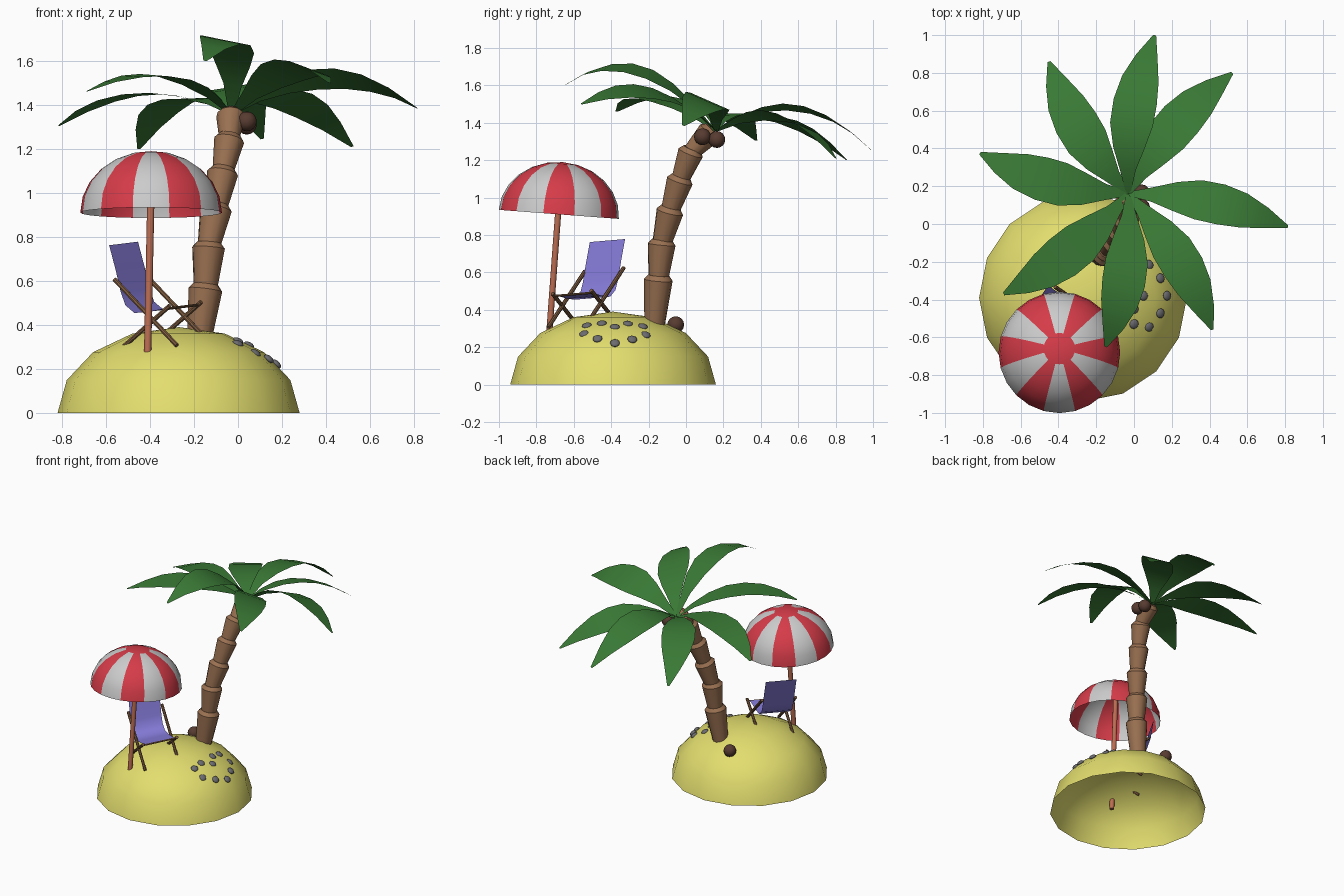
import bpy, bmesh, math
from mathutils import Vector, Matrix

if "Cube" in bpy.data.objects:
    bpy.data.objects.remove(bpy.data.objects["Cube"])


def material(name, r, g, b):
    m = bpy.data.materials.new(name)
    m.diffuse_color = [(c / 255) ** 2.2 for c in (r, g, b)] + [1]
    m.use_nodes = True
    m.node_tree.nodes["Principled BSDF"].inputs["Base Color"].default_value = m.diffuse_color
    return m


SAND = material("sand", 226, 221, 110)
BARK = material("bark", 152, 112, 82)
NUT = material("nut", 88, 62, 52)
LEAF = material("leaf", 60, 120, 56)
RED = material("red", 212, 62, 74)
WHITE = material("white", 212, 212, 212)
POLE = material("pole", 185, 108, 82)
WOOD = material("wood", 125, 92, 66)
CLOTH = material("cloth", 132, 122, 215)
STONE = material("stone", 108, 108, 112)


def finish(name, bm, mats, smooth=None, matrix=None):
    me = bpy.data.meshes.new(name)
    bm.to_mesh(me)
    bm.free()
    for m in mats:
        me.materials.append(m)
    ob = bpy.data.objects.new(name, me)
    bpy.context.collection.objects.link(ob)
    if matrix:
        ob.matrix_world = matrix
    if smooth:
        bpy.ops.object.select_all(action='DESELECT')
        bpy.context.view_layer.objects.active = ob
        ob.select_set(True)
        bpy.ops.object.shade_smooth_by_angle(angle=math.radians(smooth))
    return ob


def dome(segs, rings, r, h, start=0):
    """Open half-ellipsoid; returns the bmesh and (face, ring, segment) list."""
    bm = bmesh.new()
    rows = []
    for i in range(rings):
        e = math.pi / 2 * i / rings
        rows.append([bm.verts.new((r * math.cos(e) * math.cos(start + math.tau * k / segs),
                                   r * math.cos(e) * math.sin(start + math.tau * k / segs),
                                   h * math.sin(e))) for k in range(segs)])
    top = bm.verts.new((0, 0, h))
    faces = []
    for i in range(rings):
        for k in range(segs):
            n = (k + 1) % segs
            vs = [rows[i][k], rows[i][n]]
            vs += [rows[i + 1][n], rows[i + 1][k]] if i < rings - 1 else [top]
            faces.append((bm.faces.new(vs), i, k))
    return bm, faces


def bar(name, a, b, r1, r2, mat, sides=10):
    a, b = Vector(a), Vector(b)
    bm = bmesh.new()
    bmesh.ops.create_cone(bm, cap_ends=True, segments=sides, radius1=r1, radius2=r2,
                          depth=(b - a).length)
    mw = Matrix.Translation((a + b) / 2) @ (b - a).to_track_quat('Z', 'Y').to_matrix().to_4x4()
    return finish(name, bm, [mat], 40, mw)


def ball(name, loc, scale, mat, normal=(0, 0, 1)):
    bm = bmesh.new()
    bmesh.ops.create_uvsphere(bm, u_segments=12, v_segments=8, radius=1)
    mw = (Matrix.Translation(loc) @ Vector(normal).to_track_quat('Z', 'Y').to_matrix().to_4x4()
          @ Matrix.Diagonal((*scale, 1)))
    return finish(name, bm, [mat], 60, mw)


# Island: hollow half-ellipsoid
CX, CY, R, H = -0.27, -0.39, 0.55, 0.39
bm, _ = dome(16, 4, R, H)
finish("island", bm, [SAND], 60, Matrix.Translation((CX, CY, 0)))


def ground(x, y):
    return 0.97 * H * math.sqrt(1 - ((x - CX) ** 2 + (y - CY) ** 2) / R ** 2)


# Palm trunk: stacked flaring segments with chamfered rims along a leaning path
path = [Vector(p) for p in [(-.178, -.168, .32), (-.148, -.148, .56), (-.134, -.13, .75),
                            (-.10, -.086, .925), (-.07, -.033, 1.09), (-.04, .025, 1.24),
                            (-.032, .125, 1.345)]]
for i in range(6):
    a, b = path[i], path[i + 1]
    step = (b - a).normalized() * 0.025
    r = 0.077 - 0.002 * i
    bar(f"trunk_segment_{i + 1}", a, b, r - 0.022, r, BARK, 12)
    bar(f"trunk_rim_{i + 1}", b, b + step, r, r - 0.02, BARK, 12)

# Coconuts: two in the crown, one on the sand
for i, p in enumerate([(.04, .088, 1.325), (.04, .165, 1.31), (-.337, -.055, .32)]):
    ball(f"coconut_{i + 1}", p, (.045, .045, .045), NUT)

# Fronds: arched ribbons given by tip position and mid height, each rolled to its left
base = Vector((-.03, .16, 1.355))
crown_up = Vector((.05, .21, .97)).normalized()
fronds = [(.11, 1.0, 1.245, 1.48), (.52, .80, 1.21, 1.43), (.815, -.015, 1.385, 1.52),
          (.415, -.56, 1.50, 1.56), (-.15, -.65, 1.60, 1.68), (-.69, -.37, 1.46, 1.53),
          (-.815, .375, 1.305, 1.45), (-.45, .86, 1.20, 1.42)]
half_widths = [.012, .042, .085, .115, .117, .10, .06, .008]
for i, (x, y, z, zm) in enumerate(fronds):
    tip = Vector((x, y, z))
    d = tip - base
    left = Vector((-d.y, d.x, 0)).normalized()
    mid = (base + tip) / 2 + left * 0.045
    mid.z = zm
    ctrl = 2 * mid - (base + tip) / 2
    bm = bmesh.new()
    pairs = []
    for j, w in enumerate(half_widths):
        t = j / (len(half_widths) - 1)
        c = base * (1 - t) ** 2 + ctrl * 2 * t * (1 - t) + tip * t * t
        tan = (ctrl - base) * (1 - t) + (tip - ctrl) * t
        side = (tan.cross(crown_up).normalized() + crown_up * 0.19).normalized() * w
        pairs.append((bm.verts.new(c - side), bm.verts.new(c + side)))
    for (a, b), (c, e) in zip(pairs, pairs[1:]):
        bm.faces.new((a, b, e, c))
    finish(f"frond_{i + 1}", bm, [LEAF], 60)

# Parasol: striped hollow canopy with a red cap, on a leaning pole
bm, faces = dome(24, 6, 0.322, 0.28, math.radians(-105))
for f, ring, k in faces:
    f.material_index = 1 if (k // 2) % 2 == 0 and ring < 5 else 0
finish("parasol_canopy", bm, [RED, WHITE], 60,
       Matrix.Translation((-.395, -.68, .91)) @ Matrix.Rotation(math.radians(-4.3), 4, 'X'))
bar("parasol_pole", (-.412, -.735, .22), (-.392, -.665, 1.17), .017, .017, POLE, 12)

# Deck chair in its own frame: s runs forward, w sideways
fwd, wide = Vector((.82, -.57, 0)), Vector((.57, .82, 0))


def chair(s, w, z):
    return Vector((-.52, -.42, 0)) + fwd * s + wide * w + Vector((0, 0, z + 0.07 * w))


bm = bmesh.new()
sling = [(0, .77), (.035, .66), (.065, .555), (.09, .497), (.14, .462), (.22, .468), (.325, .487)]
pairs = [[bm.verts.new(chair(s, w, z)) for w in (-.115, .115)] for s, z in sling]
for (a, b), (c, e) in zip(pairs, pairs[1:]):
    bm.faces.new((a, c, e, b))
finish("chair_sling", bm, [CLOTH], 60)
for side, w in (("left", -.122), ("right", .13)):
    bar(f"chair_long_leg_{side}", chair(.035, w, .615), chair(.38, w, .315), .011, .011, WOOD, 8)
    bar(f"chair_short_leg_{side}", chair(.34, w, .495), chair(.085, w, .31), .011, .011, WOOD, 8)
bar("chair_front_rail", chair(.325, -.12, .482), chair(.325, .12, .482), .006, .006, WOOD, 8)

# Ring of flat pebbles lying on the dune, mirrored about its centre line
half = [(0, .07), (.0, .15), (.08, .165), (.14, .093)]
spots = [(.05, 0), (.175, 0)] + [(x, s * y) for x, y in half for s in (1, -1)]
for i, (x, dy) in enumerate(spots):
    y = -.38 + dy
    z = ground(x, y)
    n = ((x - CX) / R ** 2, (y - CY) / R ** 2, z / H ** 2)
    ball(f"pebble_{i + 1}", (x, y, z), (.026, .026, .014), STONE, n)
